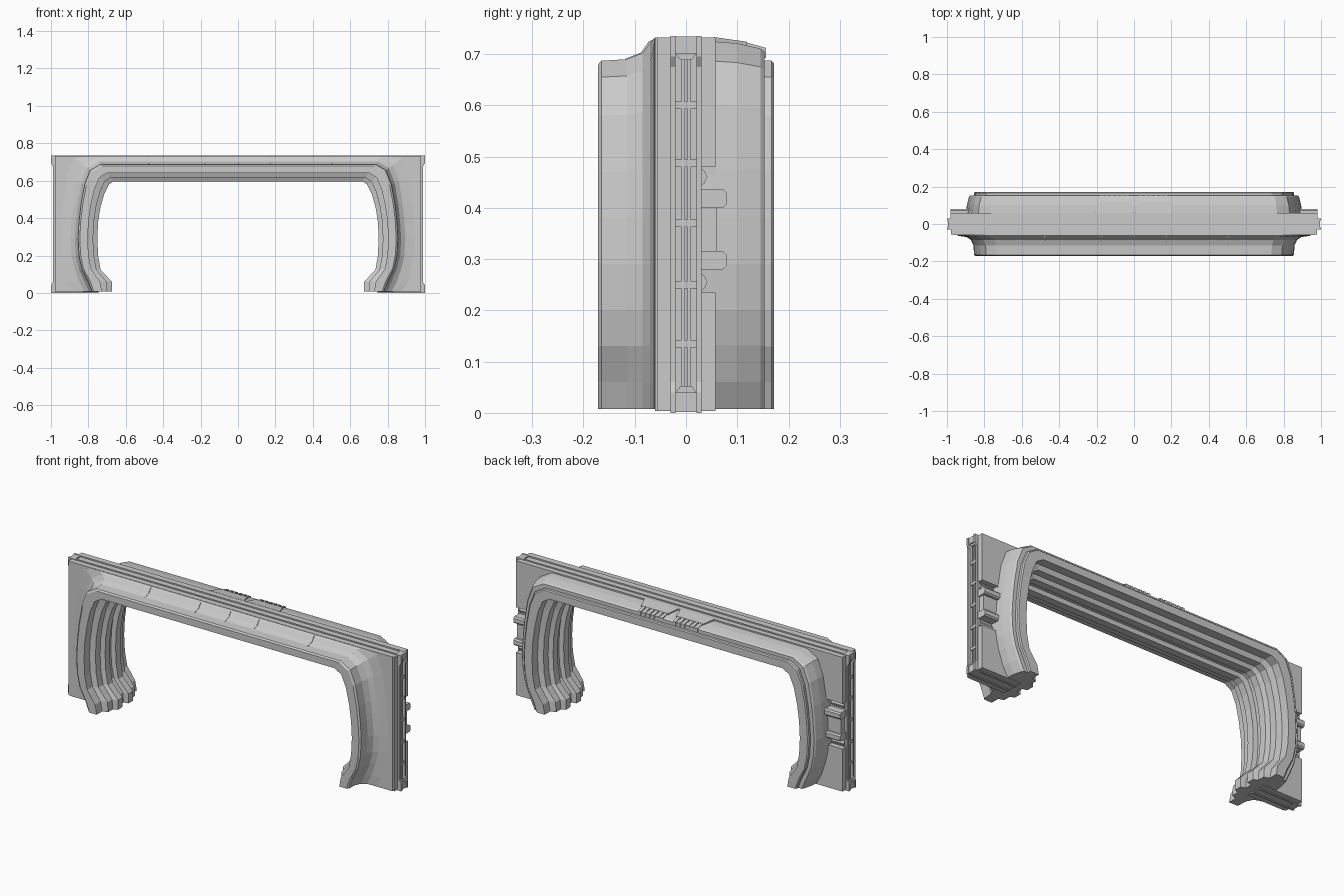
import bpy, bmesh

if "Cube" in bpy.data.objects:
    bpy.data.objects.remove(bpy.data.objects["Cube"])

# Matching inner and outer outlines of the right half of the arch (x, z)
INNER = [(.675, .008), (.675, .06), (.735, .125), (.748, .2), (.752, .29),
         (.748, .38), (.735, .46), (.715, .53), (.69, .58), (.665, .597)]
OUTER = [(.78, .008), (.80, .06), (.835, .13), (.85, .2), (.855, .29),
         (.85, .38), (.84, .47), (.82, .58), (.79, .655), (.735, .687)]
TOP = .732


def finish(name, bm):
    bmesh.ops.recalc_face_normals(bm, faces=bm.faces)
    me = bpy.data.meshes.new(name)
    bm.to_mesh(me)
    bm.free()
    ob = bpy.data.objects.new(name, me)
    bpy.context.collection.objects.link(ob)
    return ob


def mirror(ob):
    m = ob.modifiers.new("mirror", 'MIRROR')
    m.use_axis = (True, False, False)
    return ob


def arch(d):
    """Arch line, right foot to left foot, at distance d outside the opening."""
    t = d / .09
    half = [(a + (c - a) * t, min(b + (e - b) * t, TOP - .001))
            for (a, b), (c, e) in zip(INNER, OUTER)]
    return half + [(-x, z) for x, z in reversed(half)]


def prism(name, pts, lo, hi, axis='y'):
    """Extrude a 2D outline: xz along y, or yz along x."""
    bm = bmesh.new()
    rings = []
    for h in (lo, hi):
        rings.append([bm.verts.new((a, h, b) if axis == 'y' else (h, a, b)) for a, b in pts])
    bm.faces.new(rings[0])
    bm.faces.new(rings[1])
    n = len(pts)
    for i in range(n):
        j = (i + 1) % n
        bm.faces.new((rings[0][i], rings[0][j], rings[1][j], rings[1][i]))
    return finish(name, bm)


def box(name, x0, x1, y0, y1, z0, z1):
    return prism(name, [(x0, z0), (x1, z0), (x1, z1), (x0, z1)], y0, y1)


# Ribbed arch trim: stepped section (distance, y) swept along the opening
section = [(.082, -.172), (.045, -.172), (.045, -.125), (.02, -.115), (.02, -.075),
           (0, -.065), (0, -.025), (.022, -.02), (.022, .02), (0, .025), (0, .065),
           (.02, .075), (.02, .115), (.045, .125), (.045, .172), (.085, .172),
           (.09, .167), (.09, .153), (.108, .153), (.114, .145), (.124, .1), (.128, .05),
           (.128, -.03), (.17, -.062), (.125, -.07), (.105, -.085), (.093, -.115),
           (.09, -.165)]
bm = bmesh.new()
rows = [[bm.verts.new((x, y, z)) for x, z in arch(d)] for d, y in section]
for i, a in enumerate(rows):
    b = rows[(i + 1) % len(rows)]
    for k in range(len(a) - 1):
        bm.faces.new((a[k], a[k + 1], b[k + 1], b[k]))
bm.faces.new([r[0] for r in rows])
bm.faces.new([r[-1] for r in rows])
finish("ribbed_arch_trim", bm)


def layer(name, side, y0, y1):
    """Wall layer: right side outline mirrored, with the arch opening left out."""
    outline = side + [(-x, z) for x, z in reversed(side)]
    z0 = side[0][1]
    inner = arch(.06)
    inner[0], inner[-1] = (inner[0][0], z0), (inner[-1][0], z0)
    prism(name, outline + inner[::-1], y0, y1)


# Wall layers from front to back
layer("front_panel", [(.968, .004), (.968, TOP)], -.06, -.03)
flange = [(1, 0), (1, .04), (.988, .06), (.988, .675), (1, .695), (1, .735)]
layer("front_flange", flange, -.03, -.02)
layer("wall_core", [(.972, .004), (.972, .728)], -.02, .02)
layer("back_flange", flange, .02, .03)
layer("back_panel", [(.98, .004), (.98, .235), (.885, .235), (.885, .48), (.98, .48), (.98, TOP)],
      .03, .058)

# Front edge bead beside each end
mirror(box("front_edge_bead", .956, .978, -.056, -.03, .004, TOP))

# End channels: wedge caps, rod and clips
for name, z0, z1 in (("upper_end_cap", .70, .734), ("lower_end_cap", .002, .04)):
    s = .012 if z0 > .5 else -.012
    za, zb = (z0, z1) if s > 0 else (z1, z0)
    mirror(prism(name, [(-.02, za), (.02, za), (.02, zb), (-.02, zb)], .96, .995, 'x'))
    mirror(prism(name + "_wedge", [(-.02, za), (.02, za), (.011, za - s), (-.011, za - s)],
                 .96, .988, 'x'))
for y in (-.006, .006):
    mirror(box("channel_rod", .968, .982, y - .003, y + .003, .05, .69))
for z in (.135, .25, .37, .487, .6):
    mirror(box("channel_clip", .968, .984, -.02, .02, z - .007, z + .007))

# Latch brackets on the back of each end
for z in (.298, .418):
    hook = [(.028, z - .018), (.072, z - .018), (.079, z - .011), (.079, z + .011),
            (.072, z + .018), (.028, z + .018)]
    mirror(prism("latch_hook", hook, .875, .98, 'x'))
mirror(box("latch_plate", .89, .972, .028, .06, .31, .405))
for z in (.255, .46):
    mirror(prism("latch_tab", [(.028, z - .018), (.036, z - .012), (.042, z), (.036, z + .012),
                               (.028, z + .018)], .90, .975, 'x'))

# Pair of finned vents on the top at the back
bm = bmesh.new()
base = [(.006, .055), (.21, .055), (.188, .118), (.024, .118)]
lo = [bm.verts.new((x, y, .69)) for x, y in base]
hi = [bm.verts.new((x, y, .733 - (y - .055) * .14)) for x, y in base]
bm.faces.new(lo)
bm.faces.new(hi)
for i in range(4):
    j = (i + 1) % 4
    bm.faces.new((lo[i], lo[j], hi[j], hi[i]))
mirror(finish("vent_base", bm))
for i in range(6):
    x = .03 + i * .0265
    mirror(prism("vent_fin", [(.11, .69), (.156, .692), (.156, .712), (.11, .725)],
                 x, x + .017, 'x'))

# Thin seams across the flared front moulding
for x in (-.48, -.18, 0, .17, .5):
    prism("moulding_seam", [(-.06, .70), (-.06, .731), (-.073, .724), (-.088, .703),
                            (-.118, .691), (-.118, .68)], x, x + .006, 'x')
